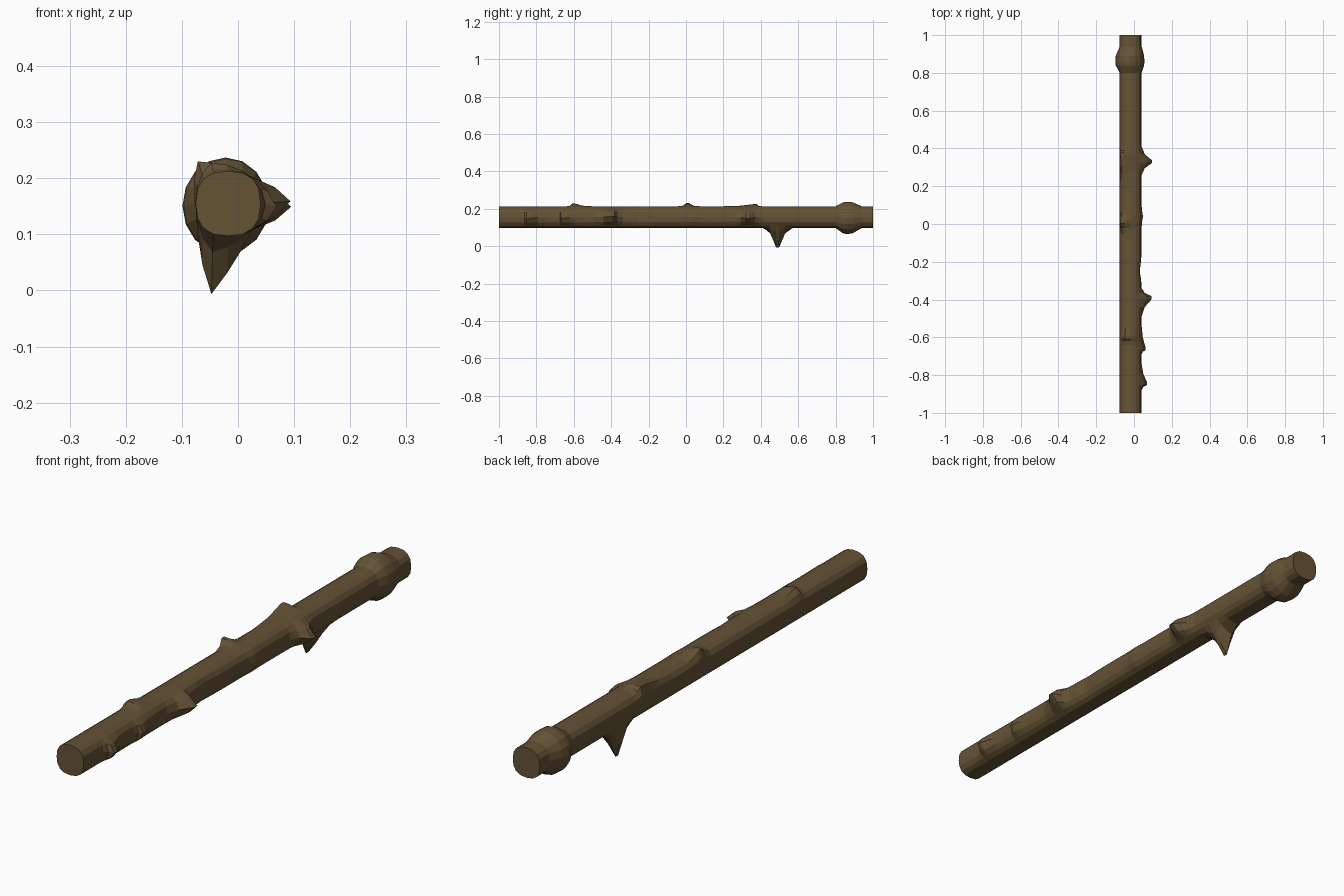
import bpy, bmesh
from math import cos, sin, pi, copysign

if "Cube" in bpy.data.objects:
    bpy.data.objects.remove(bpy.data.objects["Cube"])

SIDES, CX, CZ, R = 16, -0.0175, 0.155, 0.058

# Knots and thorns: start, tip, end along y, side index, push (x, z), spread in sides
KNOTS = [
    (0.41, 0.49, 0.57, -5, (-0.003, -0.107), 2.6),   # long thorn underneath
    (0.26, 0.33, 0.41, 0, (0.054, -0.006), 2.2),     # right thorns
    (-0.49, -0.39, -0.34, 0, (0.053, 0.004), 2.2),
    (-0.69, -0.66, -0.54, 0, (0.020, -0.004), 2.2),  # right stubs
    (-0.88, -0.845, -0.74, 0, (0.028, -0.006), 2.2),
    (-0.64, -0.60, -0.50, 5, (-0.003, 0.018), 2.5),  # top knots
    (-0.05, 0.01, 0.08, 6, (-0.010, 0.031), 2.5),
    (0.18, 0.37, 0.41, 6, (-0.010, 0.026), 2.5),
    (-0.34, -0.25, -0.13, 0, (-0.009, 0.0), 3.0),    # shallow hollow
    (-0.02, 0.04, 0.10, 0, (0.006, 0.0), 3.0),
]
# Swollen collar: y and strength
COLLAR = [(0.80, 0.0), (0.84, 0.9), (0.86, 1.0), (0.89, 0.9), (0.94, 0.0)]


def ramp(points, y):
    for (a, wa), (b, wb) in zip(points, points[1:]):
        if a <= y <= b:
            return wa + (wb - wa) * (y - a) / (b - a)
    return 0.0


def profile(k):
    s, t, e = k[:3]
    return [(s, 0), (s + (t - s) * 0.5, 0.3), (t - 0.008, 1),
            (t + 0.008, 1), (t + (e - t) * 0.5, 0.3), (e, 0)]


def section(i):
    # rounded-square cross-section
    c, s = cos(2 * pi * i / SIDES), sin(2 * pi * i / SIDES)
    return copysign(abs(c) ** 0.8, c), copysign(abs(s) ** 0.8, s)


profiles = [profile(k) for k in KNOTS]
ys = {-1.0, 1.0}
for p in profiles + [COLLAR]:
    ys |= {round(y, 4) for y, w in p}

# Branch body lofted through rings, each ring pushed out by its knots
bm = bmesh.new()
rings = []
for y in sorted(ys):
    g = ramp(COLLAR, y)
    ring = []
    for i in range(SIDES):
        c, s = section(i)
        x, z = CX + R * c, CZ + R * s
        a = 2 * pi * i / SIDES
        x += g * (-0.022 + 0.077 * cos(a) - x)
        z += g * (0.151 + 0.086 * sin(a) - z)
        for k, p in zip(KNOTS, profiles):
            d = abs((i - k[3] + SIDES // 2) % SIDES - SIDES // 2)
            w = ramp(p, y) * max(0.0, 1 - d / k[5])
            x += w * k[4][0]
            z += w * k[4][1]
        ring.append(bm.verts.new((x, y, z)))
    rings.append(ring)
for a, b in zip(rings, rings[1:]):
    for i in range(SIDES):
        j = (i + 1) % SIDES
        bm.faces.new((a[i], a[j], b[j], b[i]))
bm.faces.new(rings[0])
bm.faces.new(rings[-1])
bmesh.ops.recalc_face_normals(bm, faces=bm.faces)

mesh = bpy.data.meshes.new("branch")
bm.to_mesh(mesh)
bm.free()
branch = bpy.data.objects.new("branch", mesh)
bpy.context.collection.objects.link(branch)

bark = bpy.data.materials.new("bark")
bark.diffuse_color = (0.13, 0.085, 0.036, 1)
bark.use_nodes = True
bark.node_tree.nodes["Principled BSDF"].inputs["Base Color"].default_value = bark.diffuse_color
mesh.materials.append(bark)
